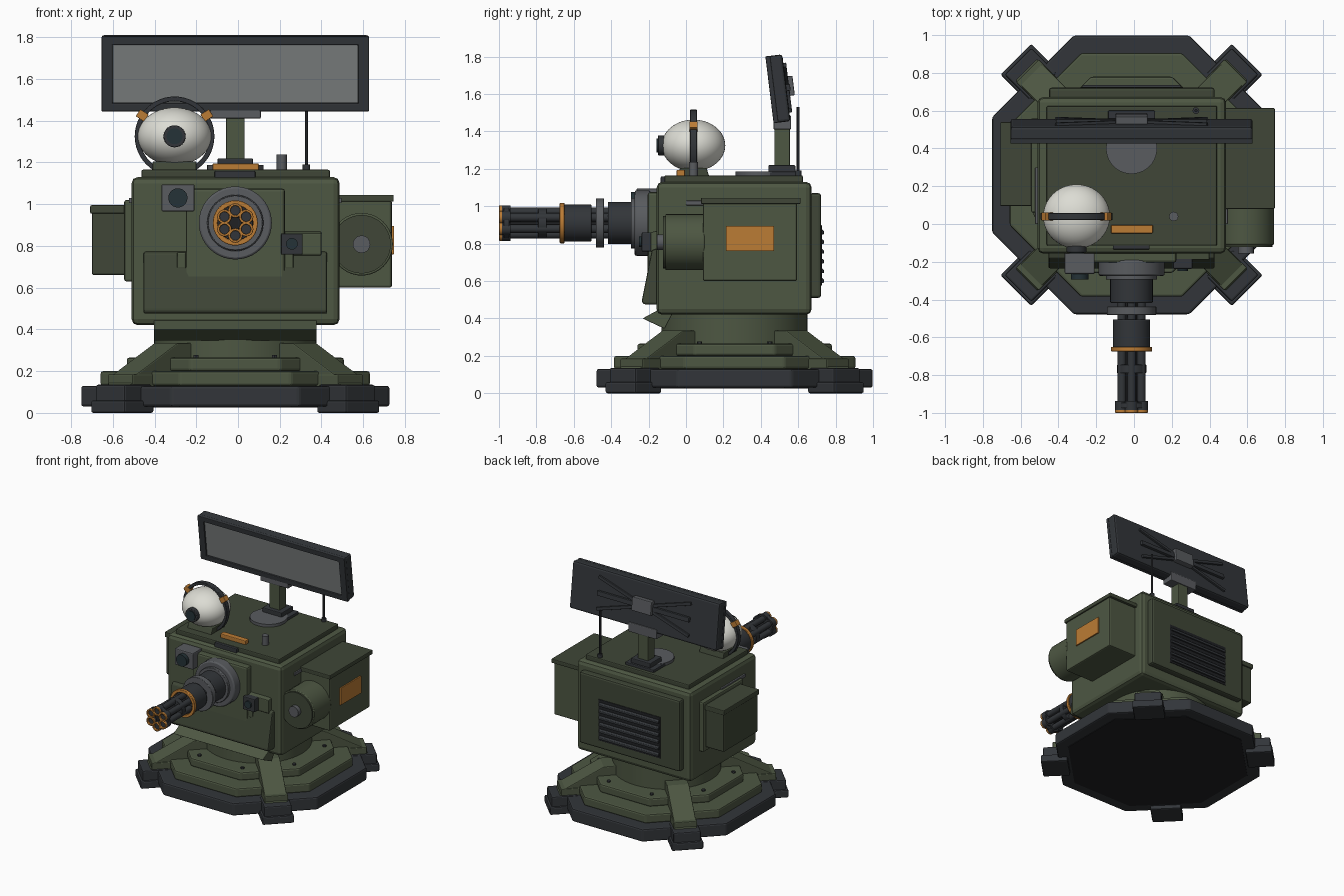
import bpy, bmesh
from math import pi, cos, sin, radians
from mathutils import Matrix, Vector

if "Cube" in bpy.data.objects:
    bpy.data.objects.remove(bpy.data.objects["Cube"])

CX, CY = -0.013, 0.26      # turret centre line and base centre
GZ = 0.91                  # gun axis height


def mat(name, r, g, b):
    m = bpy.data.materials.new(name)
    m.diffuse_color = (r, g, b, 1)
    m.use_nodes = True
    m.node_tree.nodes["Principled BSDF"].inputs["Base Color"].default_value = m.diffuse_color
    return m


GREEN = mat("olive", .075, .095, .055)
DGREEN = mat("dark_olive", .05, .062, .038)
DARK = mat("gunmetal", .032, .036, .041)
BLACK = mat("black", .014, .015, .017)
GREY = mat("grey_metal", .1, .106, .115)
ORANGE = mat("orange", .5, .2, .035)
WHITE = mat("off_white", .72, .72, .66)
SCREEN = mat("array_face", .2, .215, .215)
LENS = mat("lens", .018, .032, .038)


def finish(bm, name, m, bevel=0, smooth=False):
    bmesh.ops.recalc_face_normals(bm, faces=bm.faces)
    me = bpy.data.meshes.new(name)
    bm.to_mesh(me)
    bm.free()
    me.materials.append(m)
    ob = bpy.data.objects.new(name, me)
    bpy.context.collection.objects.link(ob)
    if bevel:
        b = ob.modifiers.new("bevel", 'BEVEL')
        b.width, b.segments, b.limit_method = bevel, 2, 'ANGLE'
    if smooth:
        bpy.ops.object.select_all(action='DESELECT')
        ob.select_set(True)
        bpy.context.view_layer.objects.active = ob
        bpy.ops.object.shade_smooth_by_angle(angle=radians(35))
    return ob


def box(name, x, y, z, m, bevel=0.006):
    bm = bmesh.new()
    bmesh.ops.create_cube(bm, size=1)
    for v in bm.verts:
        for i, r in enumerate((x, y, z)):
            v.co[i] = r[0] if v.co[i] < 0 else r[1]
    return finish(bm, name, m, bevel)


def cyl(name, c, r, a, b, m, axis='z', n=32, r2=None, bevel=0, turn=0):
    """Cylinder from a to b along axis; c = the two other coordinates."""
    bm = bmesh.new()
    bmesh.ops.create_cone(bm, cap_ends=True, segments=n, radius1=r,
                          radius2=r if r2 is None else r2, depth=abs(b - a))
    mid = (a + b) / 2
    rot = Matrix.Rotation(turn, 4, 'Z')
    if axis == 'y':
        rot, pos = Matrix.Rotation(pi / 2, 4, 'X') @ rot, (c[0], mid, c[1])
    elif axis == 'x':
        rot, pos = Matrix.Rotation(pi / 2, 4, 'Y') @ rot, (mid, c[0], c[1])
    else:
        pos = (c[0], c[1], mid)
    bm.transform(Matrix.Translation(pos) @ rot)
    return finish(bm, name, m, bevel, n > 8)


def prism(name, pts, x0, x1, m, bevel=0.006):
    """Profile in (y, z) extruded along x."""
    bm = bmesh.new()
    f = bm.faces.new([bm.verts.new((x0, y, z)) for y, z in pts])
    g = bmesh.ops.extrude_face_region(bm, geom=[f])['geom']
    bmesh.ops.translate(bm, vec=(x1 - x0, 0, 0), verts=[v for v in g if isinstance(v, bmesh.types.BMVert)])
    return finish(bm, name, m, bevel)


def ring(name, c, r_in, r_out, y0, y1, m, n=40):
    """Flat ring around the y axis."""
    bm = bmesh.new()
    prof = [(r_in, y0), (r_out, y0), (r_out, y1), (r_in, y1)]
    rows = [[bm.verts.new((c[0] + r * cos(2 * pi * i / n), y, c[1] + r * sin(2 * pi * i / n)))
             for r, y in prof] for i in range(n)]
    for i in range(n):
        p, q = rows[i], rows[(i + 1) % n]
        for j in range(4):
            bm.faces.new((p[j], q[j], q[(j + 1) % 4], p[(j + 1) % 4]))
    return finish(bm, name, m, 0.003, True)


# Octagonal stepped base and neck
for name, ap, z0, z1, m in (("base_slab", .738, .03, .13, DARK),
                            ("base_tier", .645, .13, .2, GREEN), ("base_upper_tier", .52, .2, .265, GREEN)):
    cyl(name, (CX, CY), ap / cos(pi / 8), z0, z1, m, n=8, turn=pi / 8, bevel=.012)
cyl("base_underside", (CX, CY), .7, .026, .05, BLACK, n=8, turn=pi / 8)
cyl("neck", (CX, CY), .39, .26, .44, GREEN, n=48)
for i in range(8):
    a = pi / 8 + i * pi / 4
    cyl("base_bolt", (CX + .49 * cos(a), CY + .49 * sin(a)), .014, .26, .277, DARK, n=6)

# Four diagonal feet with sloped struts
for i in range(4):
    M = Matrix.Translation((CX, CY, 0)) @ Matrix.Rotation(pi / 4 + i * pi / 2, 4, 'Z')
    for ob in (box("foot_pad", (-.115, .115), (.665, .866), (0, .06), DARK, .01),
               box("foot_block", (-.1, .1), (.66, .85), (.05, .135), DARK, .01),
               box("foot_plate", (-.085, .085), (.62, .78), (.12, .185), GREEN),
               prism("leg_strut", [(.79, .13), (.75, .185), (.47, .335), (.36, .335), (.36, .24), (.62, .13)],
                     -.08, .08, GREEN)):
        ob.matrix_world = M

# Turret body
box("turret_body", (-.51, .487), (-.157, .672), (.42, 1.13), GREEN, .03)
box("roof_plate", (-.463, .44), (-.115, .625), (1.12, 1.165), DGREEN, .008)
box("gun_shield", (-.25, .225), (-.205, -.14), (.55, 1.075), GREEN, .014)
prism("front_armour", [(-.15, .775), (-.183, .765), (-.237, .49), (-.225, .475), (-.14, .475)],
      CX - .44, CX + .44, DGREEN, .01)
prism("chin_plate", [(-.232, .40), (-.1, .472), (-.07, .43), (-.115, .345)], CX - .39, CX + .39, GREEN, .004)
for s in (-1, 1):
    prism("shield_gusset", [(-.14, .77), (-.203, .77), (-.2, .69), (-.14, .66)],
          CX + s * .235, CX + s * .28, GREEN, .008)
    box("side_rail", sorted((CX + s * .49, CX + s * .51)), (0, .3), (1.005, 1.03), GREY, .004)

# Rear panel with louvres
box("rear_panel", (-.45, .427), (.66, .722), (.51, 1.07), DGREEN, .014)
box("vent_recess", (CX - .27, CX + .27), (.7, .726), (.575, .9), BLACK, .003)
for i in range(6):
    z = .59 + i * .052
    prism("vent_slat", [(.715, z), (.737, z), (.737, z + .018), (.715, z + .036)], CX - .26, CX + .26, DARK, .003)

# Left equipment box
box("left_mount", (-.545, -.5), (.06, .56), (.63, 1.02), GREEN, .01)
box("left_box", (-.7, -.53), (.105, .53), (.66, .985), DGREEN, .01)
box("left_box_lid", (-.708, -.53), (.095, .54), (.955, .995), DGREEN, .006)

# Right ammunition box and drum
box("ammo_box", (.47, .737), (.09, .594), (.6, 1.02), GREEN, .01)
box("ammo_lid", (.47, .746), (.08, .613), (1.012, 1.045), DGREEN, .006)
box("ammo_label", (.72, .747), (.214, .47), (.76, .895), ORANGE, .002)
cyl("ammo_drum", (.592, .808), .15, -.11, .1, GREEN, 'y', 40, bevel=.006)
cyl("drum_face", (.592, .808), .14, -.122, -.1, DGREEN, 'y', 40)
cyl("drum_hub", (.592, .808), .042, -.155, -.11, GREY, 'y', 20)

# Rotary gun: mantle, housings, barrels
G = (CX, GZ)
cyl("gun_mantle", G, .175, -.275, -.19, GREY, 'y', 40, bevel=.01)
ring("mantle_collar", G, .1, .135, -.295, -.26, GREY)
cyl("gun_housing", G, .113, -.418, -.27, DARK, 'y', 32, bevel=.006)
cyl("gun_spindle", G, .05, -.97, -.4, BLACK, 'y', 20, r2=.03)
ring("gun_disc", G, .03, .131, -.482, -.438, GREY)
cyl("barrel_carrier", G, .099, -.655, -.505, DARK, 'y', 32, bevel=.006)
ring("orange_collar", G, .085, .108, -.675, -.65, ORANGE)
ring("barrel_spacer", G, .03, .078, -.79, -.745, DARK)
ring("muzzle_clamp", G, .045, .085, -.975, -.945, DARK)
for i in range(6):
    a = pi / 6 + i * pi / 3
    c = (CX + .06 * cos(a), GZ + .06 * sin(a))
    cyl("barrel", c, .023, -.985, -.41, DARK, 'y', 14)
    cyl("muzzle", c, .035, -.985, -.938, DARK, 'y', 16)
    ring("muzzle_ring", c, .023, .035, -1.0, -.982, ORANGE, 16)

# Sight boxes on the front
box("sight_box", (-.367, -.208), (-.265, -.14), (.965, 1.095), GREY, .008)
cyl("sight_lens", (-.288, 1.03), .046, -.295, -.25, LENS, 'y', 24)
prism("sensor_bracket", [(-.15, .87), (-.19, .86), (-.19, .76), (-.15, .72)], .2, .4, GREEN)
box("sensor_box", (.207, .31), (-.237, -.16), (.758, .86), DARK, .006)
cyl("sensor_lens", (.258, .81), .028, -.25, -.22, LENS, 'y', 20)

# Sensor ball with hoop
BX, BY, BZ = -.304, .04, 1.325
bm = bmesh.new()
bmesh.ops.create_uvsphere(bm, u_segments=40, v_segments=24, radius=1)
bm.transform(Matrix.Translation((BX, BY, BZ)) @ Matrix.Diagonal((.177, .17, .138, 1)))
finish(bm, "sensor_ball", WHITE, 0, True)
ring("ball_hoop", (BX, BZ), .168, .191, BY - .018, BY + .018, DARK, 48)
cyl("ball_lens_rim", (BX, BZ), .053, -.15, -.08, DARK, 'y', 24, bevel=.004)
cyl("ball_lens", (BX, BZ), .038, -.157, -.12, LENS, 'y', 24)
prism("ball_mount", [(-.055, 1.155), (.125, 1.155), (.11, 1.205), (-.03, 1.205)], BX - .105, BX + .105, DGREEN)
for s in (-1, 1):
    ob = box("hoop_clip", (-.02, .02), (-.022, .022), (-.024, .024), ORANGE, .003)
    ob.location = (BX + s * .155, BY, BZ + .1)
    ob.rotation_euler = (0, s * radians(57), 0)

# Roof details
box("orange_bar", (-.122, .1), (-.05, -.005), (1.155, 1.195), ORANGE)
box("roof_latch", (-.112, .083), (-.135, -.08), (1.1, 1.16), DARK)
cyl("turntable", (CX, .4), .135, 1.155, 1.187, GREY, n=40)
box("mast_foot", (CX - .125, CX + .125), (.425, .6), (1.155, 1.185), DARK)
box("mast_shoe", (CX - .085, CX + .085), (.44, .585), (1.18, 1.22), DARK)
box("mast", (CX - .045, CX + .045), (.472, .556), (1.2, 1.475), GREEN)
box("mast_bracket", (CX - .122, CX + .122), (.468, .562), (1.41, 1.485), GREY)
cyl("whip_antenna", (.328, .6), .008, 1.16, 1.53, BLACK, n=12)
cyl("antenna_socket", (.328, .6), .018, 1.16, 1.19, DARK, n=12)
cyl("roof_peg", (.21, .04), .025, 1.16, 1.237, GREY, n=12)

# Tilted radar panel, built around its own centre
parts = [box("radar_frame", (-.641, .641), (-.03, .045), (-.18, .18), DARK, .014),
         box("radar_screen", (-.588, .588), (-.037, -.02), (-.14, .14), SCREEN, .004),
         box("radar_hub", (-.085, .085), (.03, .085), (-.045, .06), GREY),
         box("radar_spar", (-.4, .4), (.035, .066), (-.018, .018), DARK, .004)]
for s in (-1, 1):
    parts += [box("frame_top_bottom", (-.641, .641), (-.046, -.02), sorted((s * .14, s * .18)), DARK, .005),
              box("frame_side", sorted((s * .588, s * .641)), (-.046, -.02), (-.18, .18), DARK, .005)]
    brace = box("radar_brace", (-.42, .42), (.04, .06), (-.012, .012), DARK, .003)
    brace.data.transform(Matrix.Rotation(s * radians(17), 4, 'Y'))
    parts.append(brace)
T = Matrix.Translation((CX, .492, 1.628)) @ Matrix.Rotation(radians(7), 4, 'X')
for ob in parts:
    ob.matrix_world = T
